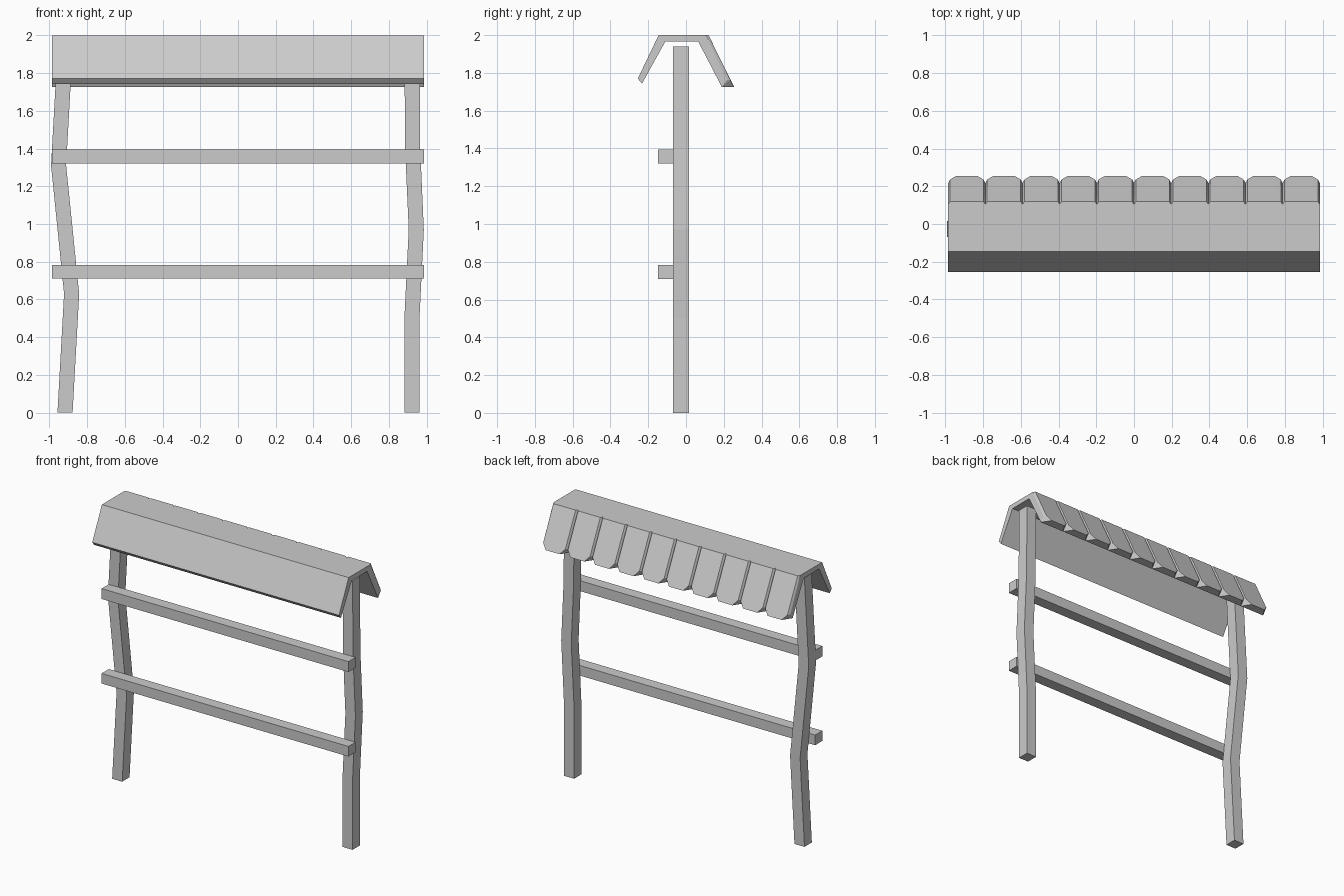
import bpy, bmesh

if "Cube" in bpy.data.objects:
    bpy.data.objects.remove(bpy.data.objects["Cube"])

W = 0.985  # half width of roof and rails


def finish(bm, name):
    bmesh.ops.recalc_face_normals(bm, faces=bm.faces)
    me = bpy.data.meshes.new(name)
    bm.to_mesh(me)
    bm.free()
    ob = bpy.data.objects.new(name, me)
    bpy.context.collection.objects.link(ob)
    return ob


def loft(name, rings):
    """Skin a list of equal-length vertex rings and cap both ends."""
    bm = bmesh.new()
    rs = [[bm.verts.new(p) for p in r] for r in rings]
    n = len(rs[0])
    for a, b in zip(rs, rs[1:]):
        for i in range(n):
            j = (i + 1) % n
            bm.faces.new((a[i], a[j], b[j], b[i]))
    bm.faces.new(rs[0])
    bm.faces.new(rs[-1])
    return finish(bm, name)


def along_x(name, profile):
    return loft(name, [[(x, y, z) for y, z in profile] for x in (-W, W)])


def post(name, path, half=0.04, y0=-0.068, y1=0.016):
    return loft(name, [[(x - half, y0, z), (x + half, y0, z),
                        (x + half, y1, z), (x - half, y1, z)] for x, z in path])


# Crooked posts
post("left_post", [(-0.917, 0), (-0.882, 0.63), (-0.951, 1.31), (-0.916, 1.94)])
post("right_post", [(0.922, 0), (0.922, 0.5), (0.945, 0.97), (0.926, 1.4), (0.922, 1.94)])

# Horizontal rails on the front
for name, z0, z1 in (("lower_rail", 0.71, 0.783), ("upper_rail", 1.32, 1.395)):
    along_x(name, [(-0.148, z0), (-0.066, z0), (-0.066, z1), (-0.148, z1)])

# Roof cap with plain front slope
along_x("roof_board", [(-0.255, 1.77), (-0.145, 2.0), (0.105, 2.0), (0.065, 1.965),
                       (-0.11, 1.965), (-0.233, 1.743)])

# Row of tiles on the back slope: bevelled sides, clipped lower corners
count = 10
pitch = 2 * W / count
bm = bmesh.new()
for i in range(count):
    cx = -W + pitch * (i + 0.5)
    h = pitch / 2
    pts = [(h, 0.065, 1.965), (h, 0.19, 1.725),           # inner face
           (h, 0.104, 2.0), (h, 0.217, 1.762),            # side edge
           (h - 0.01, 0.119, 2.0), (h - 0.01, 0.236, 1.762),  # outer face
           (h - 0.043, 0.255, 1.725)]
    vs = [bm.verts.new((cx + s * x, y, z)) for x, y, z in pts for s in (-1, 1)]
    bmesh.ops.convex_hull(bm, input=vs)
bmesh.ops.dissolve_limit(bm, angle_limit=0.02, verts=bm.verts, edges=bm.edges)
finish(bm, "roof_tiles")
